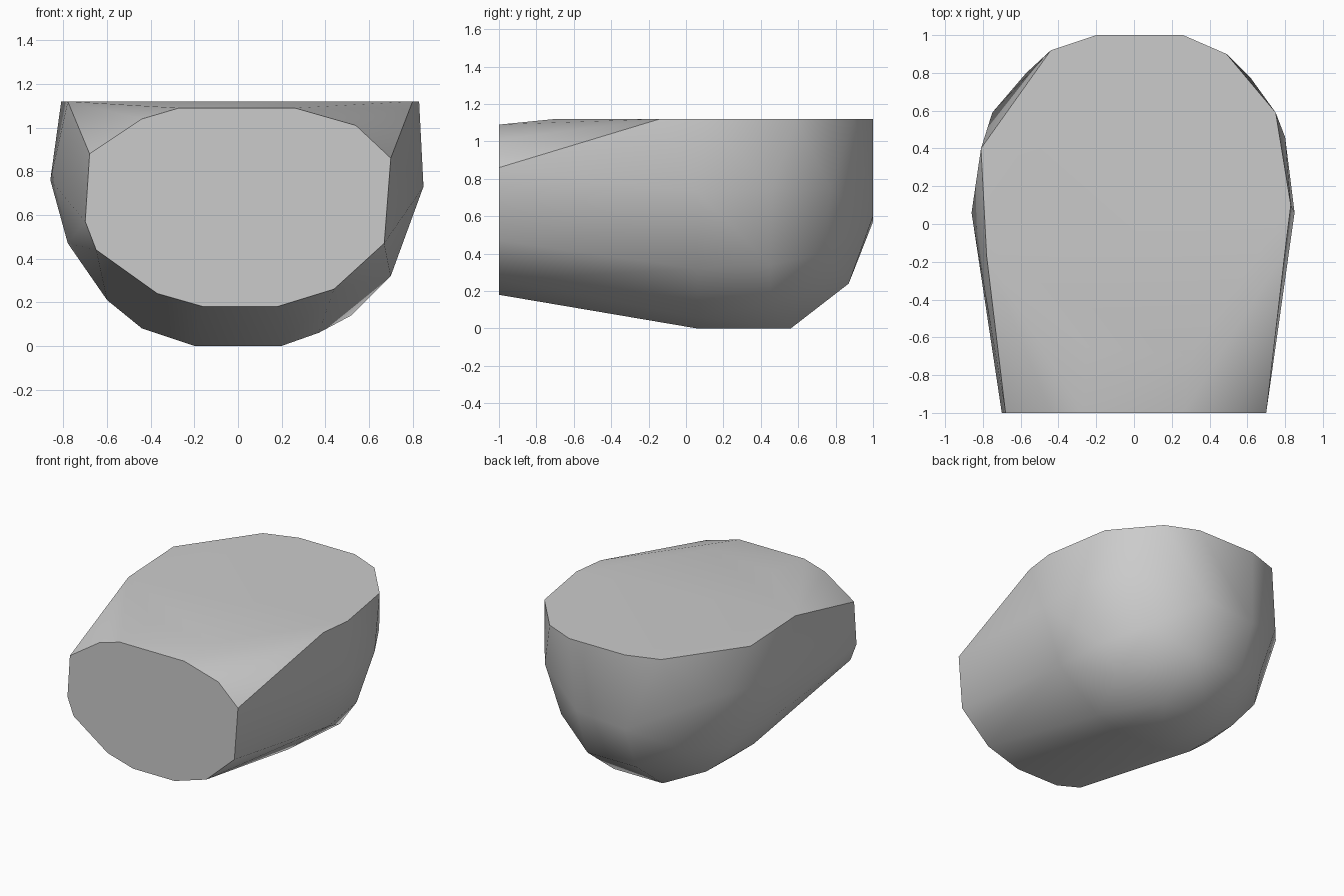
import bpy
import bmesh
import math

# Remove the default cube only
default_cube = bpy.data.objects.get("Cube")
if default_cube:
    bpy.data.objects.remove(default_cube, do_unlink=True)

FRONT_Y = -1
TOP_Z = 1.12
MIDDLE_Y = .06


def make_material(name, colour):
    """One flat colour for both the viewport and a render."""
    material = bpy.data.materials.new(name)
    material.use_nodes = True
    material.diffuse_color = colour
    shader = material.node_tree.nodes["Principled BSDF"]
    shader.inputs["Base Color"].default_value = colour
    return material


def make_hull(name, points, material):
    """Wrap a faceted convex skin around the points."""
    bm = bmesh.new()
    for point in points:
        bm.verts.new(point)
    bmesh.ops.convex_hull(bm, input=list(bm.verts))
    loose = [vert for vert in bm.verts if not vert.link_faces]
    bmesh.ops.delete(bm, geom=loose, context="VERTS")
    # Merge the flat front, top and underside into single faces
    bmesh.ops.dissolve_limit(bm, angle_limit=math.radians(.5),
                             verts=list(bm.verts), edges=list(bm.edges))
    bmesh.ops.recalc_face_normals(bm, faces=list(bm.faces))
    mesh = bpy.data.meshes.new(name)
    bm.to_mesh(mesh)
    bm.free()
    mesh.materials.append(material)
    body = bpy.data.objects.new(name, mesh)
    bpy.context.collection.objects.link(body)
    return body


# Flat front outline, as x and z
front_outline = [
    (-.68, .88), (-.44, 1.04), (-.27, 1.09), (.26, 1.09), (.54, 1.01),
    (.7, .86), (.67, .47), (.44, .26), (.18, .18), (-.16, .18),
    (-.37, .24), (-.65, .44), (-.7, .57),
]

# Flat top outline, as x and y
top_outline = [
    (-.2, 1), (.26, 1), (.49, .9), (.75, .59), (.83, .1), (.8, -.14),
    (.3, -.7), (-.25, -.65), (-.78, -.17), (-.81, .4), (-.44, .92),
]

# Widest cross-section, as x and z
middle_outline = [
    (-.86, .76), (-.78, .47), (-.6, .21), (-.44, .08), (-.2, 0),
    (.2, 0), (.37, .06), (.7, .32), (.85, .73),
]

# Rounded rear corners and underside
rear_points = [
    (.8, .46, .75), (.66, .45, .34), (.52, .45, .14), (.2, .56, 0),
    (-.2, .56, 0), (-.48, .45, .12), (-.68, .45, .36), (-.75, .59, .82),
    (-.57, .8, .75), (-.2, 1, .57), (.2, 1, .6), (.62, .77, .75),
    (.2, .87, .24), (-.2, .87, .24), (.5, .75, .4), (-.48, .75, .4),
]

points = [(x, FRONT_Y, z) for x, z in front_outline]
points += [(x, y, TOP_Z) for x, y in top_outline]
points += [(x, MIDDLE_Y, z) for x, z in middle_outline]
points += rear_points

grey = make_material("light_grey", (.6, .6, .6, 1))
body = make_hull("rounded_block", points, grey)

# Smooth the curved skin, keeping the front and top rims crisp
bpy.ops.object.select_all(action="DESELECT")
body.select_set(True)
bpy.context.view_layer.objects.active = body
bpy.ops.object.shade_smooth_by_angle(angle=math.radians(35))
